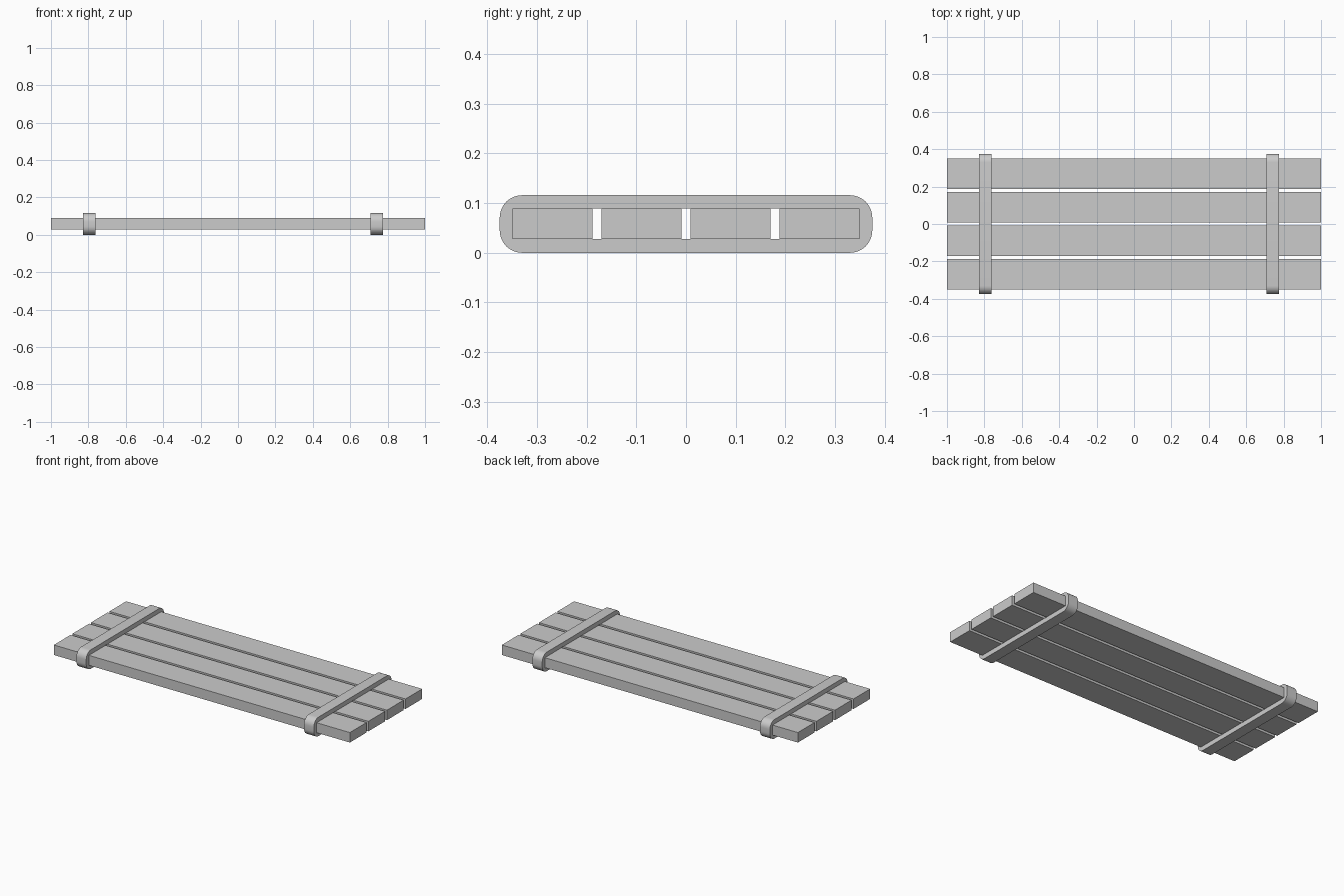
import bpy
import bmesh
import math

if "Cube" in bpy.data.objects:
    bpy.data.objects.remove(bpy.data.objects["Cube"], do_unlink=True)

grey = bpy.data.materials.new("plain grey")
grey.use_nodes = True
colour = (0.6, 0.6, 0.6, 1)
grey.diffuse_color = colour
grey.node_tree.nodes["Principled BSDF"].inputs["Base Color"].default_value = colour

PLANK_LOW, PLANK_HIGH = 0.028, 0.089
HALF_WIDTH = 0.349
GAP = 0.018
STRAP_TOP, STRAP_HALF, STRAP_RADIUS = 0.116, 0.375, 0.045


def add_object(name, bm):
    bmesh.ops.recalc_face_normals(bm, faces=bm.faces)
    mesh = bpy.data.meshes.new(name)
    bm.to_mesh(mesh)
    bm.free()
    mesh.materials.append(grey)
    obj = bpy.data.objects.new(name, mesh)
    bpy.context.collection.objects.link(obj)
    return obj


def rounded_loop(half, low, high, radius, steps=8):
    """Rounded rectangle outline in the y-z plane."""
    points = []
    corners = [(1, high - radius), (-1, high - radius), (-1, low + radius), (1, low + radius)]
    for quarter, (side, cz) in enumerate(corners):
        for i in range(steps + 1):
            a = (quarter + i / steps) * math.pi / 2
            points.append((side * (half - radius) + radius * math.cos(a), cz + radius * math.sin(a)))
    return points


def plank(name, y0, y1):
    bm = bmesh.new()
    bmesh.ops.create_cube(bm, size=1)
    for v in bm.verts:
        v.co.x *= 2
        v.co.y = y1 if v.co.y > 0 else y0
        v.co.z = PLANK_HIGH if v.co.z > 0 else PLANK_LOW
    return add_object(name, bm)


def strap(name, x0, x1):
    # Hollow band: outer and inner outlines bridged at both ends
    bm = bmesh.new()
    outer = rounded_loop(STRAP_HALF, 0, STRAP_TOP, STRAP_RADIUS)
    inner = rounded_loop(HALF_WIDTH, PLANK_LOW, PLANK_HIGH, 0.004)
    rings = [[bm.verts.new((x, y, z)) for y, z in loop]
             for x, loop in ((x0, outer), (x1, outer), (x1, inner), (x0, inner))]
    count = len(outer)
    for r in range(4):
        a, b = rings[r], rings[(r + 1) % 4]
        for i in range(count):
            j = (i + 1) % count
            bm.faces.new((a[i], a[j], b[j], b[i]))
    obj = add_object(name, bm)
    bpy.ops.object.select_all(action="DESELECT")
    obj.select_set(True)
    bpy.context.view_layer.objects.active = obj
    bpy.ops.object.shade_smooth_by_angle(angle=math.radians(30))
    return obj


# Four parallel boards
width = (2 * HALF_WIDTH - 3 * GAP) / 4
for n in range(4):
    start = -HALF_WIDTH + n * (width + GAP)
    plank(f"plank_{n + 1}", start, start + width)

# Two bands wrapped around the boards
strap("right_strap", -0.829, -0.763)
strap("left_strap", 0.709, 0.775)
